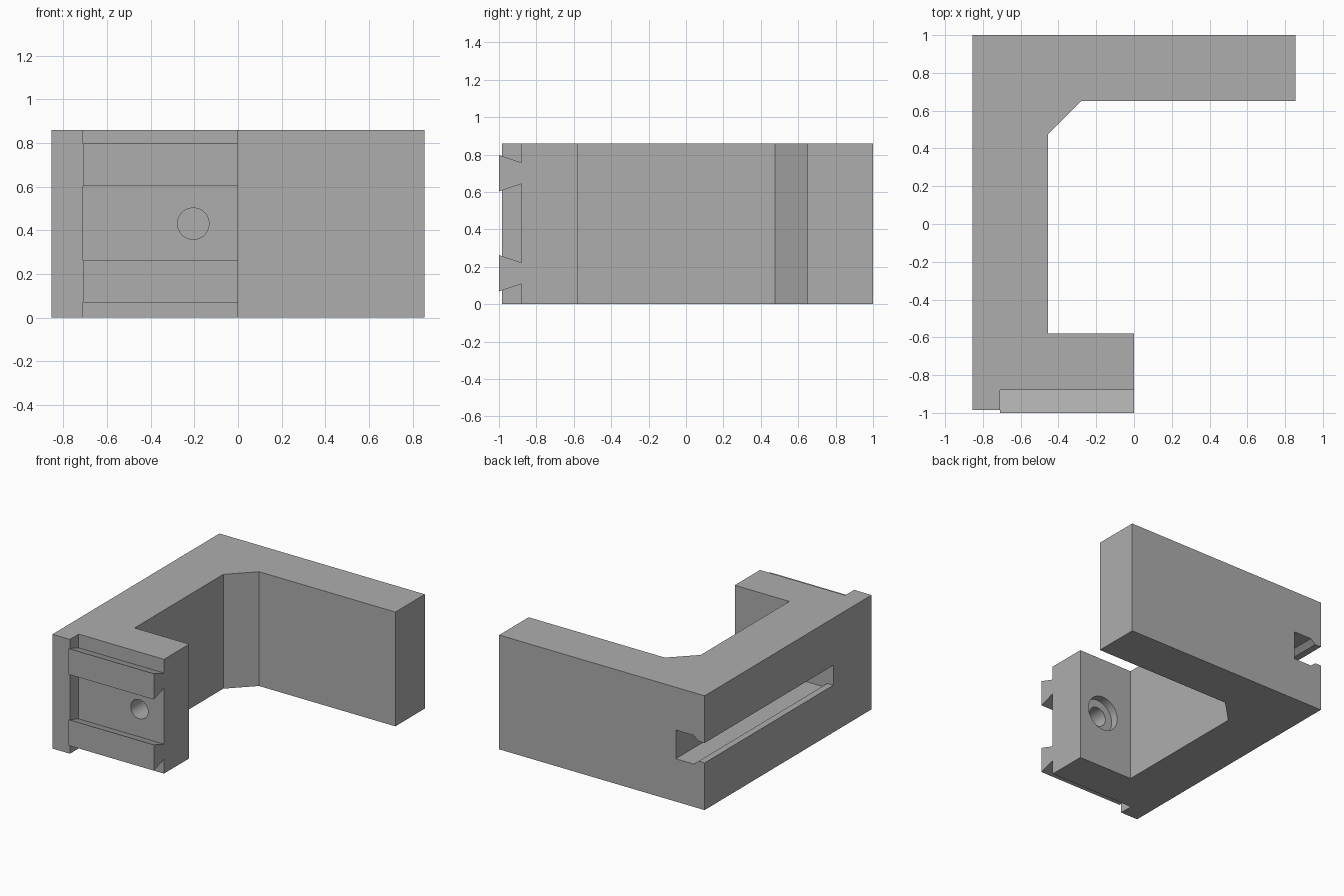
import bpy
import bmesh
from math import radians
from mathutils import Matrix, Vector

default = bpy.data.objects.get("Cube")
if default:
    bpy.data.objects.remove(default, do_unlink=True)

HEIGHT = 0.86
MID = HEIGHT / 2

grey = bpy.data.materials.new("plain grey")
grey.use_nodes = True
colour = (0.42, 0.42, 0.42, 1)
grey.diffuse_color = colour
grey.node_tree.nodes["Principled BSDF"].inputs["Base Color"].default_value = colour


def make_object(name, bm):
    bmesh.ops.recalc_face_normals(bm, faces=bm.faces)
    mesh = bpy.data.meshes.new(name)
    bm.to_mesh(mesh)
    bm.free()
    mesh.materials.append(grey)
    obj = bpy.data.objects.new(name, mesh)
    bpy.context.collection.objects.link(obj)
    return obj


def prism(name, outline, offset):
    """Extrude a closed outline of 3D points along an offset."""
    bm = bmesh.new()
    face = bm.faces.new([bm.verts.new(p) for p in outline])
    extruded = bmesh.ops.extrude_face_region(bm, geom=[face])["geom"]
    verts = [v for v in extruded if isinstance(v, bmesh.types.BMVert)]
    bmesh.ops.translate(bm, vec=Vector(offset), verts=verts)
    return make_object(name, bm)


def cylinder_y(name, radius, y0, y1):
    """Cylinder along y, on the axis of the bolt hole."""
    bm = bmesh.new()
    place = Matrix.Translation((-0.205, (y0 + y1) / 2, MID)) @ Matrix.Rotation(radians(90), 4, "X")
    bmesh.ops.create_cone(bm, cap_ends=True, segments=48, radius1=radius,
                          radius2=radius, depth=y1 - y0, matrix=place)
    return make_object(name, bm)


def combine(target, other, operation):
    mod = target.modifiers.new(other.name, "BOOLEAN")
    mod.operation = operation
    mod.solver = "EXACT"
    mod.object = other
    bpy.context.view_layer.objects.active = target
    bpy.ops.object.modifier_apply(modifier=mod.name)
    bpy.data.objects.remove(other, do_unlink=True)


# Main bracket: plan outline raised to full height
plan = [(-0.855, -0.985), (-0.71, -0.985), (-0.71, -0.88), (0, -0.88),
        (0, -0.58), (-0.455, -0.58), (-0.455, 0.475), (-0.28, 0.65),
        (0.855, 0.65), (0.855, 1), (-0.855, 1)]
bracket = prism("bracket_body", [(x, y, 0) for x, y in plan], (0, 0, HEIGHT))

# T-slot along the side, open at the back: half section of depth and half height
half = [(-0.02, 0.075), (0.05, 0.075), (0.09, 0.108), (0.24, 0.108)]
section = half + [(d, -h) for d, h in reversed(half)]
slot = prism("slot_cutter", [(-0.855 + d, -0.53, MID + h) for d, h in section], (0, 1.6, 0))
combine(bracket, slot, "DIFFERENCE")

# Bolt hole with a counterbore on the inner side
combine(bracket, cylinder_y("hole_cutter", 0.072, -1.1, -0.5), "DIFFERENCE")
combine(bracket, cylinder_y("counterbore_cutter", 0.13, -0.64, -0.5), "DIFFERENCE")

# Two dovetail rails on the front pad, wider at the outside
for name, z in (("lower_rail", 0.165), ("upper_rail", 0.7)):
    profile = [(-1, -0.097), (-1, 0.097), (-0.88, 0.057), (-0.88, -0.057)]
    prism(name, [(-0.71, y, z + dz) for y, dz in profile], (0.71, 0, 0))

# Smooth the hole walls while keeping the edges crisp
bpy.ops.object.select_all(action="DESELECT")
bracket.select_set(True)
bpy.context.view_layer.objects.active = bracket
bpy.ops.object.shade_smooth_by_angle(angle=radians(30))
